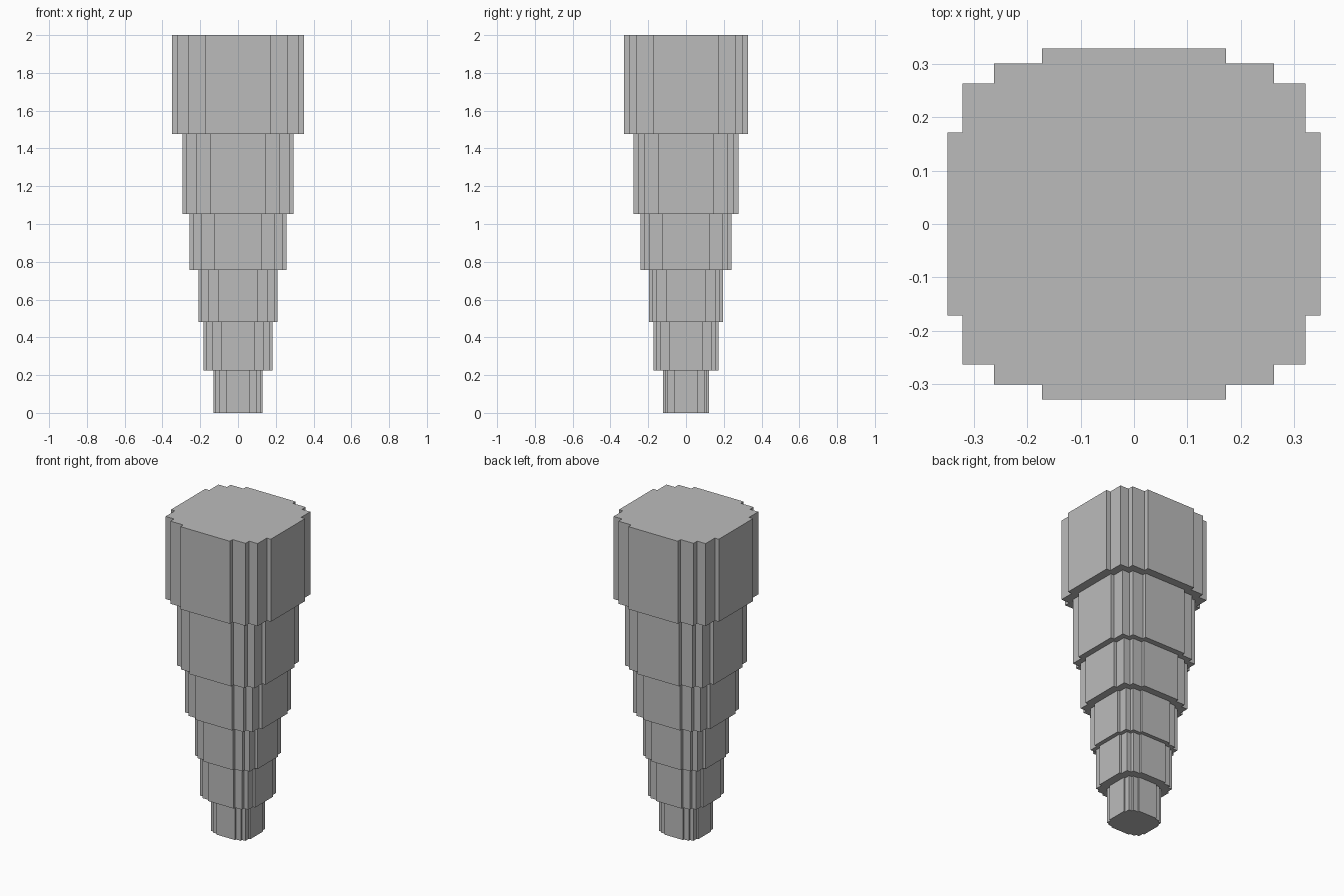
import bpy
import bmesh

cube = bpy.data.objects.get("Cube")
if cube:
    bpy.data.objects.remove(cube, do_unlink=True)

# Plain grey for the whole column
grey = bpy.data.materials.new("stone_grey")
grey.use_nodes = True
colour = (0.5, 0.5, 0.5, 1)
grey.diffuse_color = colour
grey.node_tree.nodes["Principled BSDF"].inputs["Base Color"].default_value = colour

# One quadrant of the notched outline, for the widest tier
CORNERS = [(0.35, 0.172), (0.322, 0.172), (0.322, 0.264), (0.263, 0.264),
           (0.263, 0.301), (0.173, 0.301), (0.173, 0.329)]


def outline(scale):
    """Mirror the quadrant into a full counter-clockwise outline."""
    half = CORNERS + [(-x, y) for x, y in reversed(CORNERS)]
    full = half + [(-x, -y) for x, y in half]
    return [(x * scale, y * scale) for x, y in full]


def add_tier(name, half_width, bottom, top):
    bm = bmesh.new()
    points = outline(half_width / CORNERS[0][0])
    base = bm.faces.new([bm.verts.new((x, y, bottom)) for x, y in points])
    result = bmesh.ops.extrude_face_region(bm, geom=[base], use_keep_orig=True)
    raised = [v for v in result["geom"] if isinstance(v, bmesh.types.BMVert)]
    bmesh.ops.translate(bm, verts=raised, vec=(0, 0, top - bottom))
    bmesh.ops.recalc_face_normals(bm, faces=bm.faces)
    mesh = bpy.data.meshes.new(name)
    bm.to_mesh(mesh)
    bm.free()
    mesh.materials.append(grey)
    bpy.context.collection.objects.link(bpy.data.objects.new(name, mesh))


# Tiers widen from the tip at the ground to the broad top
TIERS = [("tip_tier", 0.13, 0.225), ("lower_tier", 0.183, 0.481),
         ("lower_middle_tier", 0.209, 0.756), ("upper_middle_tier", 0.257, 1.054),
         ("upper_tier", 0.295, 1.477), ("top_tier", 0.35, 2.0)]
floor = 0.0
for name, half_width, top in TIERS:
    add_tier(name, half_width, floor, top)
    floor = top
